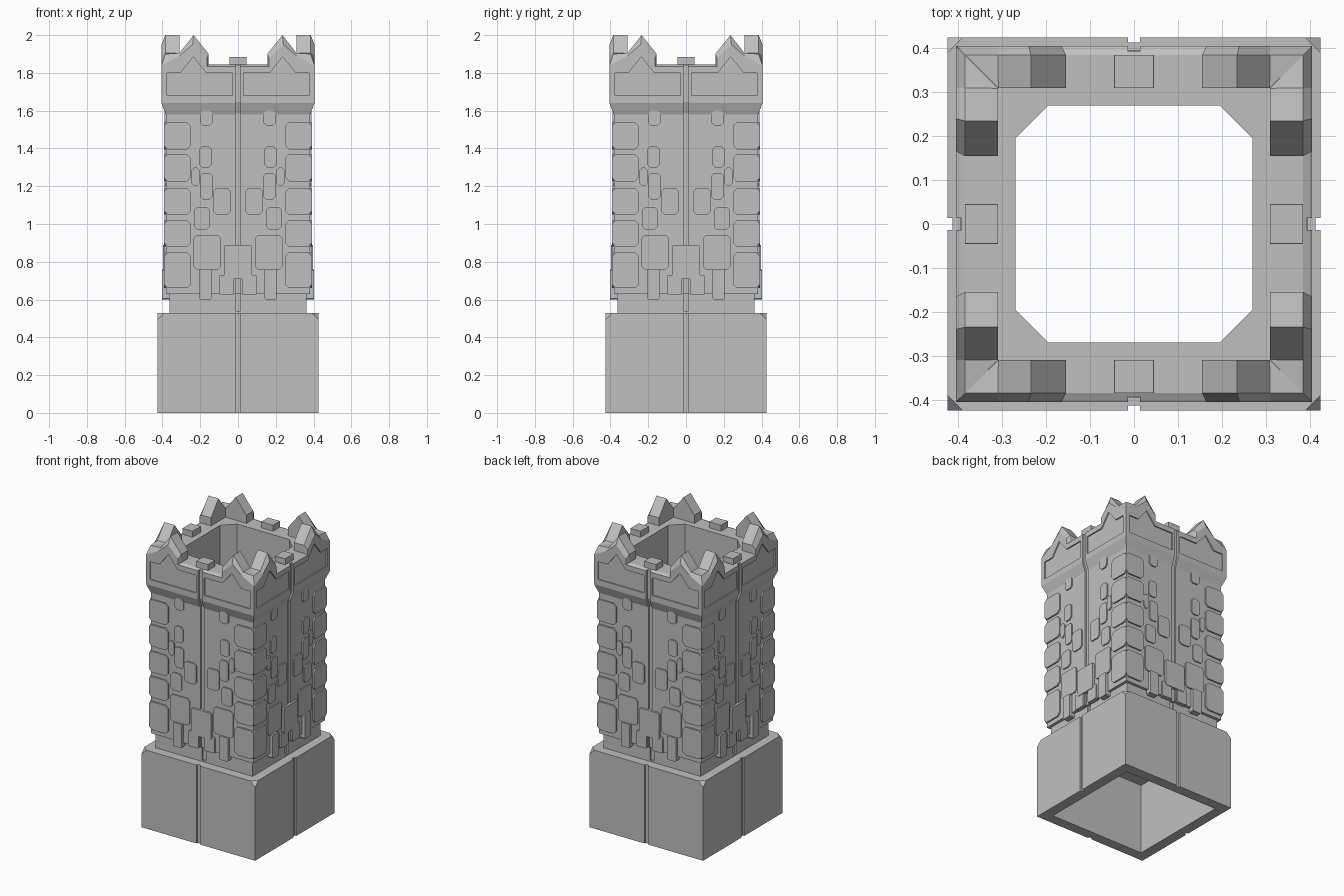
import bpy, bmesh, math
from mathutils import Matrix

if "Cube" in bpy.data.objects:
    bpy.data.objects.remove(bpy.data.objects["Cube"])

stone = bpy.data.materials.new("grey_stone")
stone.use_nodes = True
GREY = (0.53, 0.53, 0.53, 1)
stone.diffuse_color = GREY
stone.node_tree.nodes["Principled BSDF"].inputs["Base Color"].default_value = GREY


def loft(bm, rings):
    """Join matching point loops into a closed solid."""
    loops = [[bm.verts.new(p) for p in ring] for ring in rings]
    n = len(loops[0])
    for a, b in zip(loops, loops[1:]):
        for i in range(n):
            j = (i + 1) % n
            bm.faces.new((a[i], a[j], b[j], b[i]))
    bm.faces.new(loops[0][::-1])
    bm.faces.new(loops[-1])


def finish(name, bm, cutters=(), helper=False):
    bmesh.ops.recalc_face_normals(bm, faces=bm.faces)
    mesh = bpy.data.meshes.new(name)
    bm.to_mesh(mesh)
    bm.free()
    mesh.materials.append(stone)
    ob = bpy.data.objects.new(name, mesh)
    bpy.context.collection.objects.link(ob)
    if helper:
        ob.hide_render = True
        ob.hide_viewport = True
        ob.display_type = 'WIRE'
    for c in cutters:
        mod = ob.modifiers.new(c.name, 'BOOLEAN')
        mod.operation = 'DIFFERENCE'
        mod.solver = 'EXACT'
        mod.object = c
    return ob


def four_sides(bm):
    """Repeat the front geometry on all four sides."""
    geom = bm.verts[:] + bm.edges[:] + bm.faces[:]
    for k in range(1, 4):
        new = bmesh.ops.duplicate(bm, geom=geom)["geom"]
        verts = [v for v in new if isinstance(v, bmesh.types.BMVert)]
        bmesh.ops.rotate(bm, verts=verts, matrix=Matrix.Rotation(k * math.pi / 2, 3, 'Z'))


def plate(bm, outline, near, far):
    """Extrude an (x, z) outline between two distances from the tower axis."""
    loft(bm, [[(x, -d, z) for x, z in outline] for d in (near, far)])


def square(h, z):
    return [(-h, -h, z), (h, -h, z), (h, h, z), (-h, h, z)]


def octagon(h, c, z):
    return [(-c, -h, z), (c, -h, z), (h, -c, z), (h, c, z),
            (c, h, z), (-c, h, z), (-h, c, z), (-h, -c, z)]


def clipped(x0, x1, z0, z1, c):
    """Rectangle with clipped corners."""
    return [(x0 + c, z0), (x1 - c, z0), (x1, z0 + c), (x1, z1 - c),
            (x1 - c, z1), (x0 + c, z1), (x0, z1 - c), (x0, z0 + c)]


# Cutters: base cavity, shaft bore, vertical seams, collar panels
bm = bmesh.new()
loft(bm, [square(0.355, -0.1), square(0.355, 0.48)])
cavity = finish("cavity_cutter", bm, helper=True)

bm = bmesh.new()
loft(bm, [octagon(0.27, 0.195, 0.4), octagon(0.27, 0.195, 2.2)])
bore = finish("bore_cutter", bm, helper=True)

seam = [(0.5, -0.1), (0.413, -0.1), (0.413, 0.54), (0.352, 0.54), (0.352, 0.63),
        (0.37, 0.63), (0.37, 1.585), (0.393, 1.645), (0.393, 1.9), (0.5, 1.9)]
bm = bmesh.new()
loft(bm, [[(x, -d, z) for d, z in seam] for x in (-0.014, 0.014)])
four_sides(bm)
seams = finish("seam_cutter", bm, helper=True)

panel = [(0.03, 1.68), (0.375, 1.68), (0.375, 1.8), (0.305, 1.8),
         (0.237, 1.885), (0.168, 1.8), (0.03, 1.8)]
bm = bmesh.new()
for s in (-1, 1):
    plate(bm, [(s * x, z) for x, z in panel], 0.397, 0.45)
four_sides(bm)
panels = finish("panel_cutter", bm, helper=True)

# Hollow base with clipped top corners
bm = bmesh.new()
loft(bm, [square(0.425, 0), square(0.425, 0.53)])
top = [v for v in bm.verts if v.co.z > 0.5]
bmesh.ops.bevel(bm, geom=top, offset=0.035, segments=1, affect='VERTICES')
finish("base", bm, [cavity, bore, seams])

# Shaft: neck, wall, flared collar and rim
bm = bmesh.new()
sections = [(0.363, 0.5), (0.363, 0.63), (0.382, 0.63), (0.382, 1.58), (0.39, 1.6),
            (0.405, 1.64), (0.405, 1.835), (0.385, 1.845)]
loft(bm, [square(h, z) for h, z in sections])
finish("shaft", bm, [bore, seams, panels])

# Gabled battlements meeting at the corners
inner = [(0.155, 1.835), (0.155, 1.9), (0.235, 2), (0.309, 1.905), (0.31, 1.9), (0.31, 1.835)]
middle = inner[:3] + [(0.31, 1.905), (0.385, 1.9), (0.385, 1.835)]
outer = [(0.165, 1.835), (0.165, 1.875), (0.24, 1.95), (0.31, 1.89), (0.405, 1.84), (0.405, 1.835)]
bm = bmesh.new()
for s in (-1, 1):
    loft(bm, [[(s * x, -d, z) for x, z in ring]
              for d, ring in ((0.31, inner), (0.385, middle), (0.405, outer))])
four_sides(bm)
finish("battlements", bm, [panels])

# Small block in the middle of each parapet
bm = bmesh.new()
plate(bm, clipped(-0.045, 0.045, 1.83, 1.885, 0.001), 0.31, 0.385)
four_sides(bm)
finish("parapet_blocks", bm)

# Corner stones in a column up each edge
bm = bmesh.new()
for z0, z1 in ((0.66, 0.85), (0.88, 1.02), (1.05, 1.19), (1.225, 1.37), (1.395, 1.54)):
    for s in (-1, 1):
        plate(bm, [(s * x, z) for x, z in clipped(0.25, 0.392, z0, z1, 0.02)], 0.375, 0.392)
four_sides(bm)
finish("corner_stones", bm)

# Scattered wall stones
wall = [(0.135, 0.2, 1.52, 1.6), (0.14, 0.205, 1.3, 1.41), (0.205, 0.245, 1.2, 1.3),
        (0.04, 0.13, 1.05, 1.19), (0.135, 0.2, 1.13, 1.27), (0.15, 0.23, 0.97, 1.09),
        (0.09, 0.235, 0.76, 0.94)]
bm = bmesh.new()
for x0, x1, z0, z1 in wall:
    for s in (-1, 1):
        plate(bm, [(s * x, z) for x, z in clipped(x0, x1, z0, z1, 0.015)], 0.375, 0.39)
four_sides(bm)
finish("wall_stones", bm)

# Bottom course: middle slab, short posts and foot stones
bm = bmesh.new()
plate(bm, clipped(-0.075, 0.075, 0.71, 0.89, 0.008), 0.375, 0.396)
for s in (-1, 1):
    for x0, x1, z0, z1 in ((0.14, 0.205, 0.6, 0.76), (0.022, 0.1, 0.625, 0.73)):
        depth = 0.402 if x0 > 0.1 else 0.392
        plate(bm, [(s * x, z) for x, z in clipped(x0, x1, z0, z1, 0.006)], 0.36, depth)
four_sides(bm)
finish("bottom_stones", bm)
